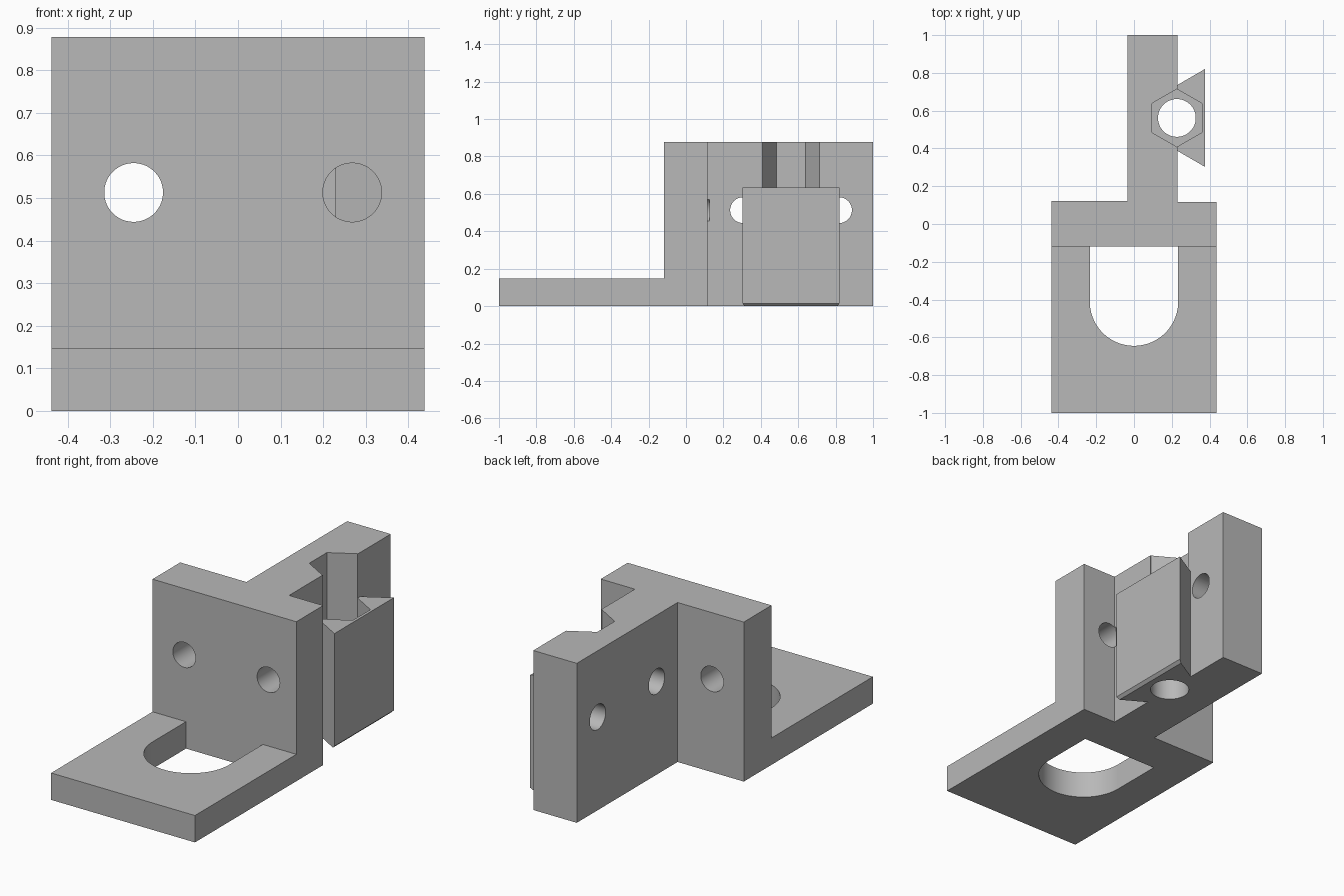
import bpy, bmesh, math

cube = bpy.data.objects.get("Cube")
if cube:
    bpy.data.objects.remove(cube, do_unlink=True)

grey = bpy.data.materials.new("plain grey")
grey.use_nodes = True
colour = (0.48, 0.48, 0.48, 1)
grey.diffuse_color = colour
grey.node_tree.nodes["Principled BSDF"].inputs["Base Color"].default_value = colour


def loft(name, rings):
    """Closed solid through rings of matching points."""
    bm = bmesh.new()
    loops = [[bm.verts.new(p) for p in ring] for ring in rings]
    n = len(loops[0])
    for a, b in zip(loops, loops[1:]):
        for i in range(n):
            j = (i + 1) % n
            bm.faces.new((a[i], a[j], b[j], b[i]))
    bm.faces.new(loops[0][::-1])
    bm.faces.new(loops[-1])
    bmesh.ops.recalc_face_normals(bm, faces=bm.faces[:])
    mesh = bpy.data.meshes.new(name)
    bm.to_mesh(mesh)
    bm.free()
    mesh.materials.append(grey)
    ob = bpy.data.objects.new(name, mesh)
    bpy.context.collection.objects.link(ob)
    return ob


def prism(name, outline, z0, z1):
    return loft(name, [[(x, y, z) for x, y in outline] for z in (z0, z1)])


def rod(name, axis, a, b, start, end, r, sides=64):
    """Round or hexagonal bar along an axis, centred on a, b across it."""
    rings = []
    for t in (start, end):
        ring = []
        for i in range(sides):
            ang = math.tau * (i + 0.5) / sides
            u, v = a + r * math.cos(ang), b + r * math.sin(ang)
            ring.append({"x": (t, u, v), "y": (u, t, v), "z": (u, v, t)}[axis])
        rings.append(ring)
    return loft(name, rings)


def combine(target, other, operation):
    mod = target.modifiers.new(other.name, "BOOLEAN")
    mod.operation, mod.object, mod.solver = operation, other, "EXACT"
    bpy.context.view_layer.objects.active = target
    bpy.ops.object.modifier_apply(modifier=mod.name)
    bpy.data.objects.remove(other, do_unlink=True)


W, H, FRONT = 0.438, 0.878, -0.118

# Upright plate with the rib behind it, as one T outline
bracket = prism("mounting_bracket", [
    (-W, FRONT), (W, FRONT), (W, 0.116), (0.23, 0.116), (0.23, 1),
    (-0.035, 1), (-0.035, 0.123), (-W, 0.123)], 0, H)

# Foot with a round-ended opening against the upright plate
R = 0.234
arc = [(R * math.cos(math.pi * i / 48), -0.411 - R * math.sin(math.pi * i / 48))
       for i in range(49)]
foot = prism("foot", [(-W, -1), (W, -1), (W, FRONT), (R, FRONT)] + arc
             + [(-R, FRONT), (-W, FRONT)], 0, 0.148)
combine(bracket, foot, "UNION")

# Dovetail block on the side of the rib, with its lower outer edge bevelled
def dovetail_ring(z, inset=0):
    x, slope = 0.375 - inset, 0.58 * inset
    return [(px, py, z) for px, py in (
        (0.1, 0.387), (0.23, 0.387), (x, 0.303 + slope),
        (x, 0.82 - slope), (0.23, 0.736), (0.1, 0.736))]

dovetail = loft("dovetail", [dovetail_ring(0, 0.015), dovetail_ring(0.015), dovetail_ring(0.635)])
combine(bracket, dovetail, "UNION")

# Nut pocket from above and bolt hole all the way down
combine(bracket, rod("nut_pocket", "z", 0.227, 0.5615, 0.3, 1, 0.153, 6), "DIFFERENCE")
combine(bracket, rod("bolt_hole", "z", 0.227, 0.5615, -0.1, 0.5, 0.1), "DIFFERENCE")

# Paired screw holes through the plate and through the rib
for x in (-0.245, 0.268):
    combine(bracket, rod("plate_hole", "y", x, 0.513, -0.3, 0.126, 0.069), "DIFFERENCE")
for y in (0.305, 0.818):
    combine(bracket, rod("rib_hole", "x", y, 0.513, -0.2, 0.231, 0.069), "DIFFERENCE")

# Smooth hole walls, sharp corners
bpy.ops.object.select_all(action="DESELECT")
bracket.select_set(True)
bpy.context.view_layer.objects.active = bracket
bpy.ops.object.shade_smooth_by_angle(angle=math.radians(25))
